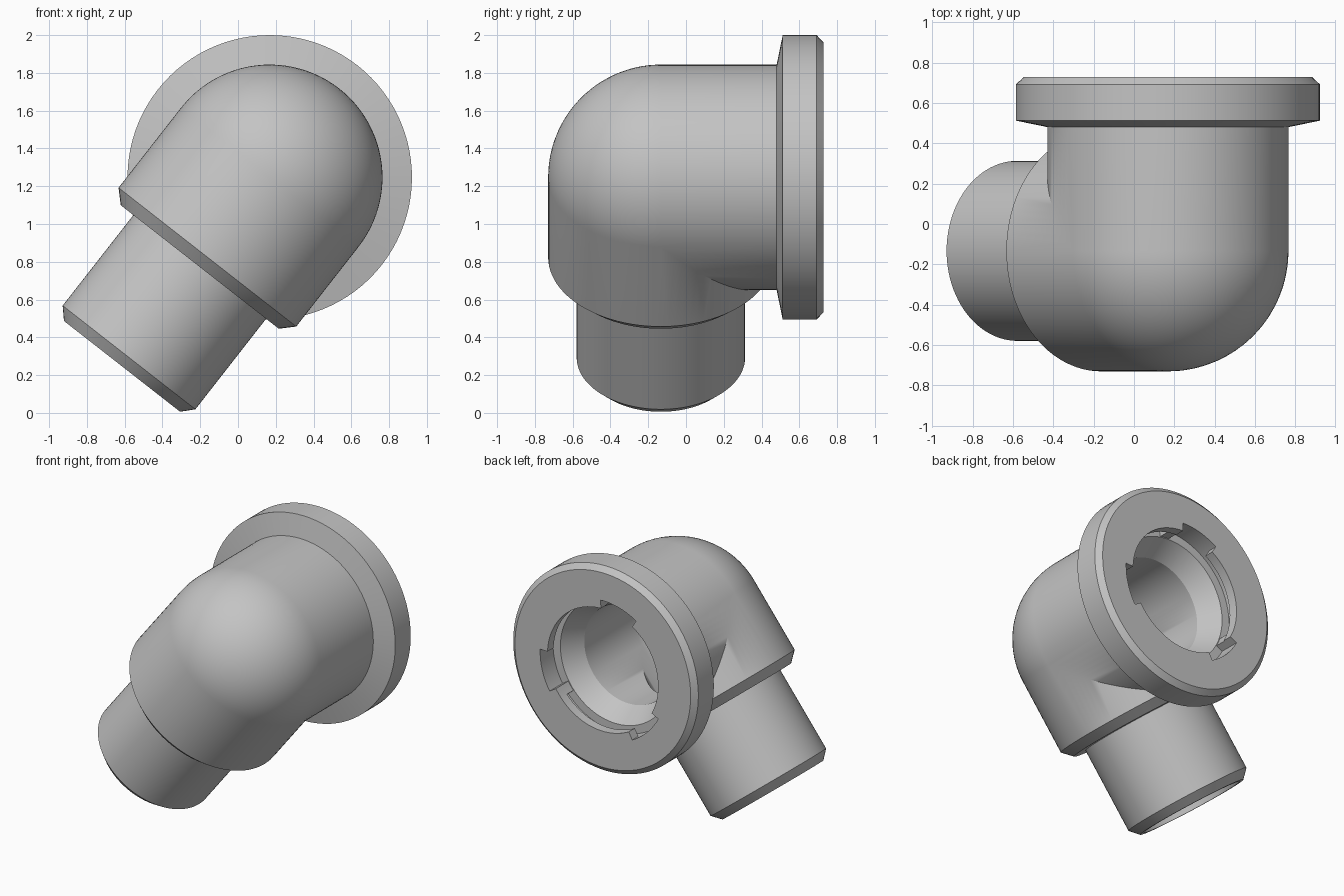
import bpy, bmesh
from math import radians, sin, cos, pi
from mathutils import Vector

cube = bpy.data.objects.get("Cube")
if cube:
    bpy.data.objects.remove(cube)

SEG = 96
CENTRE = Vector((0.168, -0.133, 1.247))      # where the two pipe axes meet
BACK = Vector((0, 1, 0))
TILT = radians(38)
DOWN = Vector((-sin(TILT), 0, -cos(TILT)))
SIDE = BACK.cross(DOWN)                      # hinge axis of the bend
R_OUT, R_BORE = 0.597, 0.36

grey = bpy.data.materials.new("plain grey")
grey.use_nodes = True
colour = (0.55, 0.55, 0.55, 1)
grey.diffuse_color = colour
grey.node_tree.nodes["Principled BSDF"].inputs["Base Color"].default_value = colour


def finish(bm, name):
    bmesh.ops.remove_doubles(bm, verts=bm.verts, dist=0.0002)
    mesh = bpy.data.meshes.new(name)
    bm.to_mesh(mesh)
    bm.free()
    mesh.materials.append(grey)
    obj = bpy.data.objects.new(name, mesh)
    bpy.context.collection.objects.link(obj)
    bpy.ops.object.select_all(action='DESELECT')
    obj.select_set(True)
    bpy.context.view_layer.objects.active = obj
    bpy.ops.object.shade_smooth_by_angle(angle=radians(30))
    return obj


def revolve(bm, axis, profile, start=0, sweep=2 * pi, steps=SEG, solid=False):
    """Turn a (distance, radius) profile about one pipe axis."""
    across = axis.cross(SIDE)
    pts = profile + profile[:1] if solid else profile
    rows = []
    for j in range(steps + 1):
        a = start + sweep * j / steps
        ray = SIDE * cos(a) + across * sin(a)
        rows.append([bm.verts.new(CENTRE + axis * t + ray * r) for t, r in pts])
    for p, q in zip(rows, rows[1:]):
        for i in range(len(pts) - 1):
            bm.faces.new((p[i], q[i], q[i + 1], p[i + 1]))
    if solid:
        bm.faces.new(rows[0][:-1])
        bm.faces.new(rows[-1][:-1][::-1])


def mitred_arm(bm, axis, other, profile):
    """Pipe wall trimmed on the plane where it meets the other arm."""
    part = bmesh.new()
    revolve(part, axis, profile)
    bmesh.ops.bisect_plane(part, geom=part.verts[:] + part.edges[:] + part.faces[:],
                           dist=1e-6, plane_co=CENTRE, plane_no=other - axis,
                           clear_outer=True)
    temp = bpy.data.meshes.new("temp")
    part.to_mesh(temp)
    part.free()
    bm.from_mesh(temp)
    bpy.data.meshes.remove(temp)


def round_corner(bm, radius, inward=False):
    """Quarter sphere closing the outside of the bend."""
    half, quarter = SEG // 2, SEG // 4
    grid = []
    for j in range(quarter + 1):
        b = pi / 2 * j / quarter
        w = -BACK * cos(b) - DOWN * sin(b)
        grid.append([bm.verts.new(CENTRE + radius * (SIDE * cos(pi * i / half) + w * sin(pi * i / half)))
                     for i in range(half + 1)])
    for p, q in zip(grid, grid[1:]):
        for i in range(half):
            f = bm.faces.new((p[i], p[i + 1], q[i + 1], q[i]))
            if inward:
                f.normal_flip()


# Outer skin of the elbow
bm = bmesh.new()
mitred_arm(bm, BACK, DOWN, [(0, R_OUT), (0.613, R_OUT)])
mitred_arm(bm, DOWN, BACK, [(0, R_OUT), (0.536, R_OUT)])
round_corner(bm, R_OUT)
finish(bm, "elbow_body")

# Bore through both arms
bm = bmesh.new()
mitred_arm(bm, BACK, DOWN, [(0.56, R_BORE), (0, R_BORE)])
mitred_arm(bm, DOWN, BACK, [(1.27, R_BORE), (0, R_BORE)])
round_corner(bm, R_BORE, inward=True)
finish(bm, "bore")

# Flange with its socket and tapered seat
bm = bmesh.new()
revolve(bm, BACK, [(0.613, R_OUT), (0.645, 0.753), (0.825, 0.753), (0.86, 0.715),
                   (0.86, 0.51), (0.71, 0.51), (0.71, 0.45), (0.56, R_BORE)])
finish(bm, "flange")

# Chamfered shoulder and the narrower spigot
bm = bmesh.new()
revolve(bm, DOWN, [(0.536, R_OUT), (0.602, 0.531), (0.602, 0.44)])
finish(bm, "shoulder")
bm = bmesh.new()
revolve(bm, DOWN, [(0.602, 0.446), (1.21, 0.446), (1.27, 0.39), (1.27, R_BORE)])
finish(bm, "spigot")

# Three locking tabs inside the socket, each with a stop behind it
across = BACK.cross(SIDE)
turn = 1 if SIDE.cross(across).y > 0 else -1
for k in range(3):
    # world angle, measured from +x toward +z, of the tab's first edge
    edge = radians(122 + 120 * k)
    ray = Vector((cos(edge), 0, sin(edge)))
    sweep = radians(86)
    # turning about +y runs from +z to +x, so the tab sweeps backwards
    ahead = Vector((cos(edge + sweep), 0, sin(edge + sweep)))
    start = SIDE.angle(ahead)
    if ahead.dot(across) < 0:
        start = -start
    bm = bmesh.new()
    revolve(bm, BACK, [(0.79, 0.512), (0.86, 0.512), (0.86, 0.45), (0.79, 0.45)],
            start, sweep, 24, solid=True)
    finish(bm, f"locking_tab_{k + 1}")
    bm = bmesh.new()
    revolve(bm, BACK, [(0.708, 0.512), (0.792, 0.512), (0.792, 0.455), (0.708, 0.455)],
            start, radians(9), 4, solid=True)
    finish(bm, f"tab_stop_{k + 1}")
